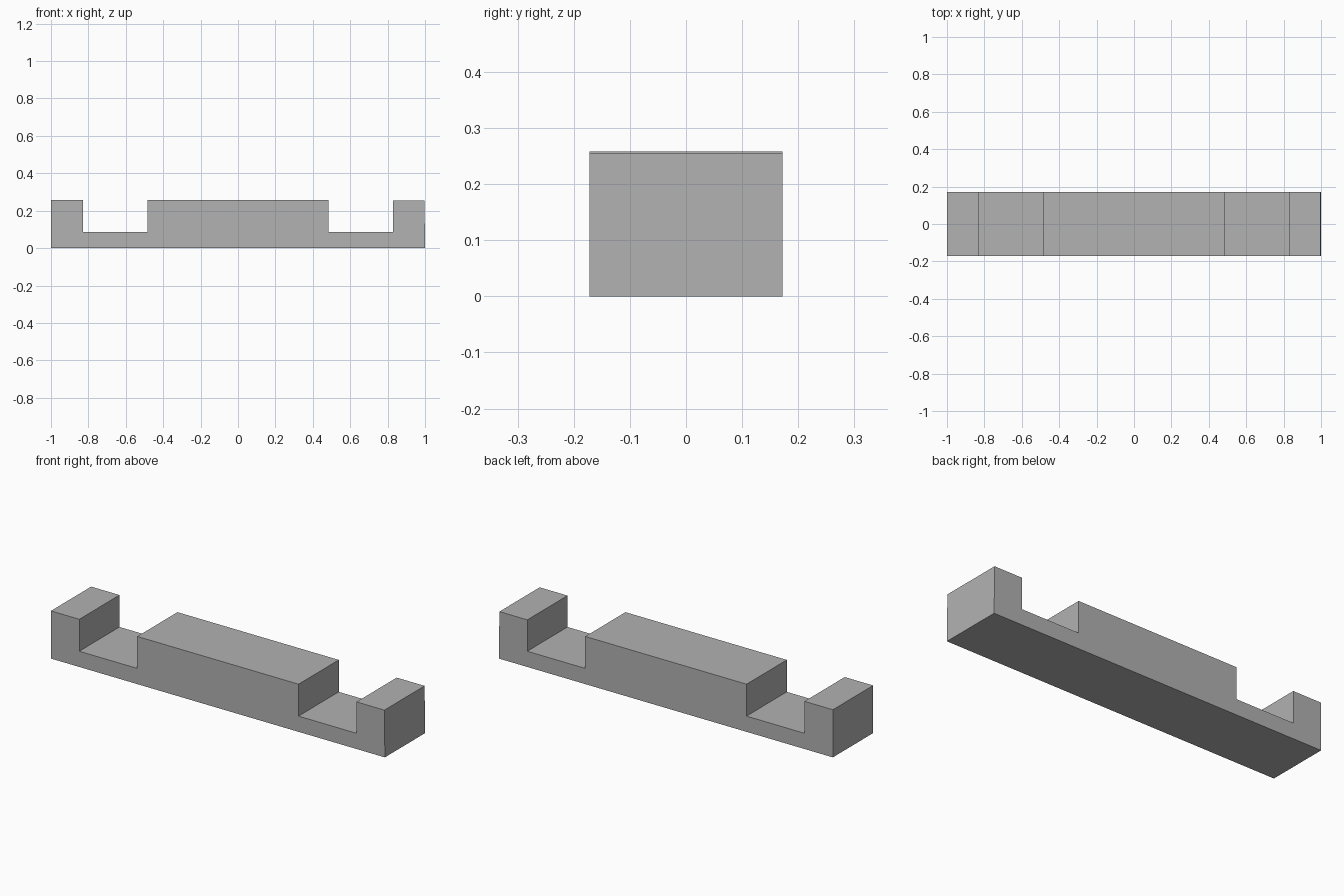
import bpy
import bmesh

cube = bpy.data.objects.get("Cube")
if cube:
    bpy.data.objects.remove(cube, do_unlink=True)

# Plain grey material
grey = bpy.data.materials.new("plain_grey")
grey.use_nodes = True
colour = (0.445, 0.445, 0.445, 1)
grey.diffuse_color = colour
grey.node_tree.nodes["Principled BSDF"].inputs["Base Color"].default_value = colour

# Side outline of the bar: two notches leave a raised middle and two end blocks
half_depth = 0.172
top, end_top, floor = 0.258, 0.255, 0.085
end_inner, middle = 0.83, 0.483
outline = [
    (-1, 0), (1, 0), (0.997, end_top), (end_inner, end_top),
    (end_inner, floor), (middle, floor), (middle, top),
    (-middle, top), (-middle, floor), (-end_inner, floor),
    (-end_inner, top), (-1, top),
]

# Extrude the outline from front to back
bm = bmesh.new()
front = bm.faces.new([bm.verts.new((x, -half_depth, z)) for x, z in outline])
extruded = bmesh.ops.extrude_face_region(bm, geom=[front])["geom"]
back_verts = [v for v in extruded if isinstance(v, bmesh.types.BMVert)]
bmesh.ops.translate(bm, verts=back_verts, vec=(0, 2 * half_depth, 0))
bmesh.ops.recalc_face_normals(bm, faces=bm.faces)

mesh = bpy.data.meshes.new("notched_bar")
bm.to_mesh(mesh)
bm.free()
mesh.materials.append(grey)
bar = bpy.data.objects.new("notched_bar", mesh)
bpy.context.collection.objects.link(bar)
